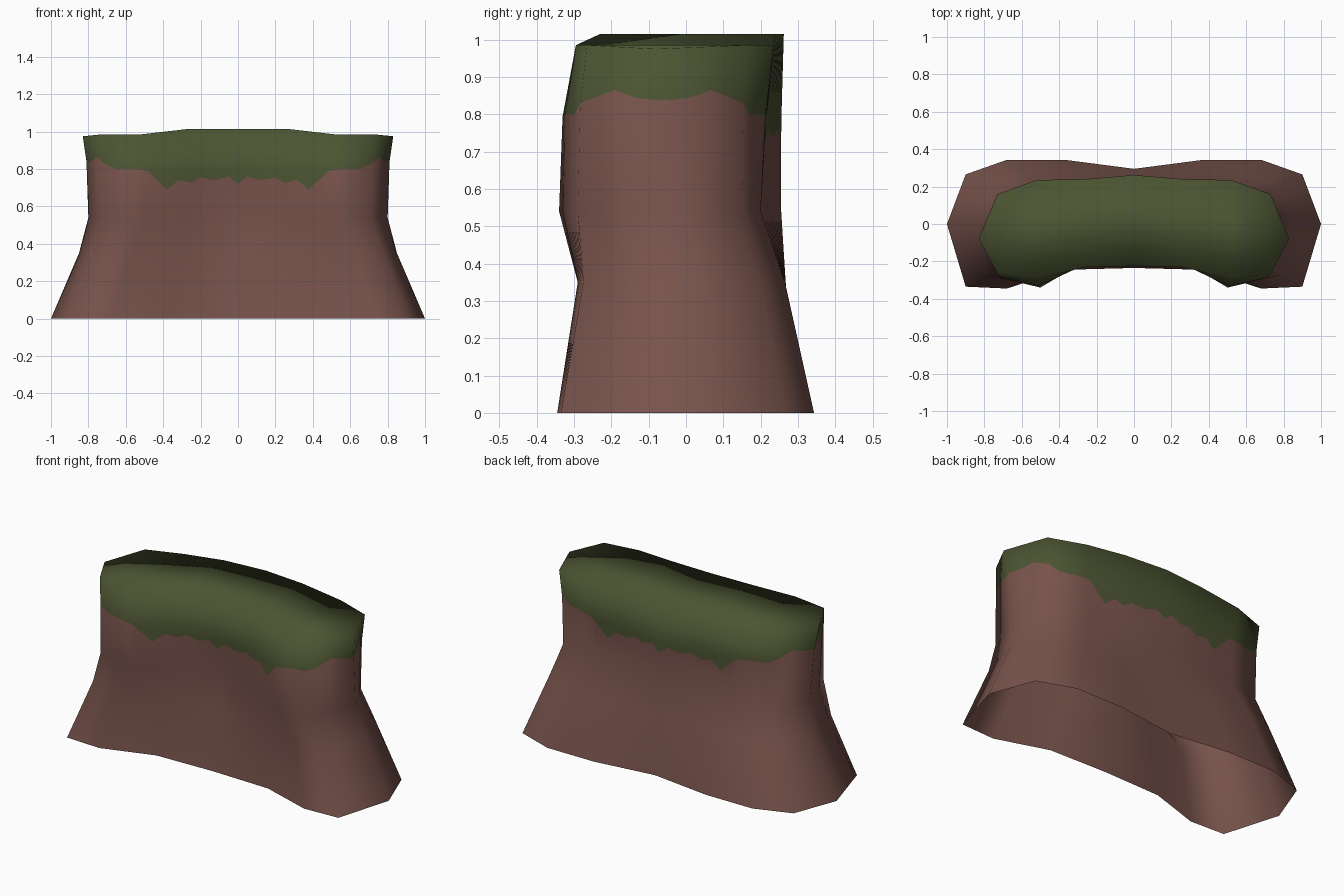
import bpy, bmesh
from mathutils import Vector

if "Cube" in bpy.data.objects:
    bpy.data.objects.remove(bpy.data.objects["Cube"])

# Half cross-sections (x, y) from front centre round the right end to back centre
HALF = {
    0.00: [(0, -.235), (.37, -.245), (.68, -.345), (.9, -.335), (1, 0), (.9, .265), (.68, .343), (.37, .343), (0, .295)],
    0.35: [(0, -.19), (.29, -.20), (.57, -.29), (.77, -.275), (.85, 0), (.77, .20), (.57, .265), (.29, .265), (0, .267)],
    0.54: [(0, -.18), (.25, -.19), (.50, -.34), (.71, -.29), (.80, -.03), (.71, .15), (.50, .20), (.25, .20), (0, .255)],
    0.77: [(0, -.20), (.25, -.21), (.51, -.335), (.71, -.29), (.80, -.05), (.71, .15), (.50, .21), (.25, .215), (0, .255)],
    1.00: [(0, -.225), (.26, -.23), (.52, -.295), (.73, -.265), (.83, -.08), (.73, .16), (.52, .235), (.26, .24), (0, .262)],
}
RIM_Z = [1.015, 1.015, .985, .985, .975, .985, .985, 1.015, 1.015]
# Ragged lower edge of the grass: (position along the half outline, height)
EDGE = [(0, .72), (.2, .76), (.5, .74), (.8, .755), (1, .725), (1.25, .745), (1.5, .69), (1.7, .74),
        (1.9, .79), (2.2, .80), (2.7, .80), (3, .83), (3.4, .865), (3.65, .845), (3.9, .838), (4, .84)]
K = 10                    # fine columns per outline segment
H, N = 8 * K, 16 * K      # half and full column counts


def full_ring(z):
    half = [Vector((x, y, RIM_Z[i] if z == 1 else z)) for i, (x, y) in enumerate(HALF[z])]
    return half + [Vector((-p.x, p.y, p.z)) for p in half[-2:0:-1]]


def strip_faces(h):
    """Top cap as strips joining the front rim to the back rim."""
    n, q = 2 * h, h // 2
    for i in range(q):
        for f in ([i, i + 1, h - i - 1, h - i], [(-i - 1) % n, -i % n, h + i, h + i + 1]):
            yield list(dict.fromkeys(f))


def wall_faces(rows, n):
    for r in range(rows - 1):
        for i in range(n):
            j = (i + 1) % n
            yield r, [r * n + i, r * n + j, (r + 1) * n + j, (r + 1) * n + i]


def edge_height(u):
    u = min(u % 8, 8 - u % 8)
    for (a, za), (b, zb) in zip(EDGE, EDGE[1:]):
        if u <= b:
            return za + (zb - za) * (u - a) / (b - a)


# Coarse shape, used for its smooth normals
rings = [full_ring(z) for z in HALF]
bm = bmesh.new()
cv = [bm.verts.new(p) for ring in rings for p in ring]
for _, f in wall_faces(5, 16):
    bm.faces.new([cv[k] for k in f])
for f in strip_faces(8):
    bm.faces.new([cv[64 + k] for k in f])
bm.normal_update()
norms = [[cv[r * 16 + i].normal.copy() for i in range(16)] for r in range(5)]
bm.free()


def column(i):
    """Points and normals of one fine column, from the ground to the rim."""
    a, t = divmod(i, K)
    b, t = (a + 1) % 16, t / K
    pts = [r[a].lerp(r[b], t) for r in rings]
    nrm = [n[a].lerp(n[b], t) for n in norms]
    edge = edge_height(i / K)
    out = []
    for z in (0, .35, .54, edge, max(.78, edge + .02), pts[4].z):
        s = next((k for k in range(4) if z <= pts[k + 1].z + 1e-6), 3)
        w = (z - pts[s].z) / (pts[s + 1].z - pts[s].z)
        out.append((pts[s].lerp(pts[s + 1], w), nrm[s].lerp(nrm[s + 1], w).normalized()))
    return out


# Cliff: wall below and above the ragged edge, closed top, open underside
cols = [column(i) for i in range(N)]
verts = [cols[i][r][0] for r in range(6) for i in range(N)]
normals = [cols[i][r][1] for r in range(6) for i in range(N)]
faces, mats = [], []
for r, f in wall_faces(6, N):
    faces.append(f)
    mats.append(1 if r >= 3 else 0)
for f in strip_faces(H):
    faces.append([5 * N + k for k in f])
    mats.append(1)

mesh = bpy.data.meshes.new("cliff")
mesh.from_pydata(verts, [], faces)
for name, col in (("brown_earth", (.188, .087, .072, 1)), ("green_grass", (.072, .090, .032, 1))):
    m = bpy.data.materials.new(name)
    m.diffuse_color = col
    m.use_nodes = True
    m.node_tree.nodes["Principled BSDF"].inputs["Base Color"].default_value = m.diffuse_color
    mesh.materials.append(m)
for p, m in zip(mesh.polygons, mats):
    p.material_index = m
    p.use_smooth = True
mesh.update()
mesh.normals_split_custom_set_from_vertices(normals)
bpy.context.collection.objects.link(bpy.data.objects.new("cliff", mesh))
